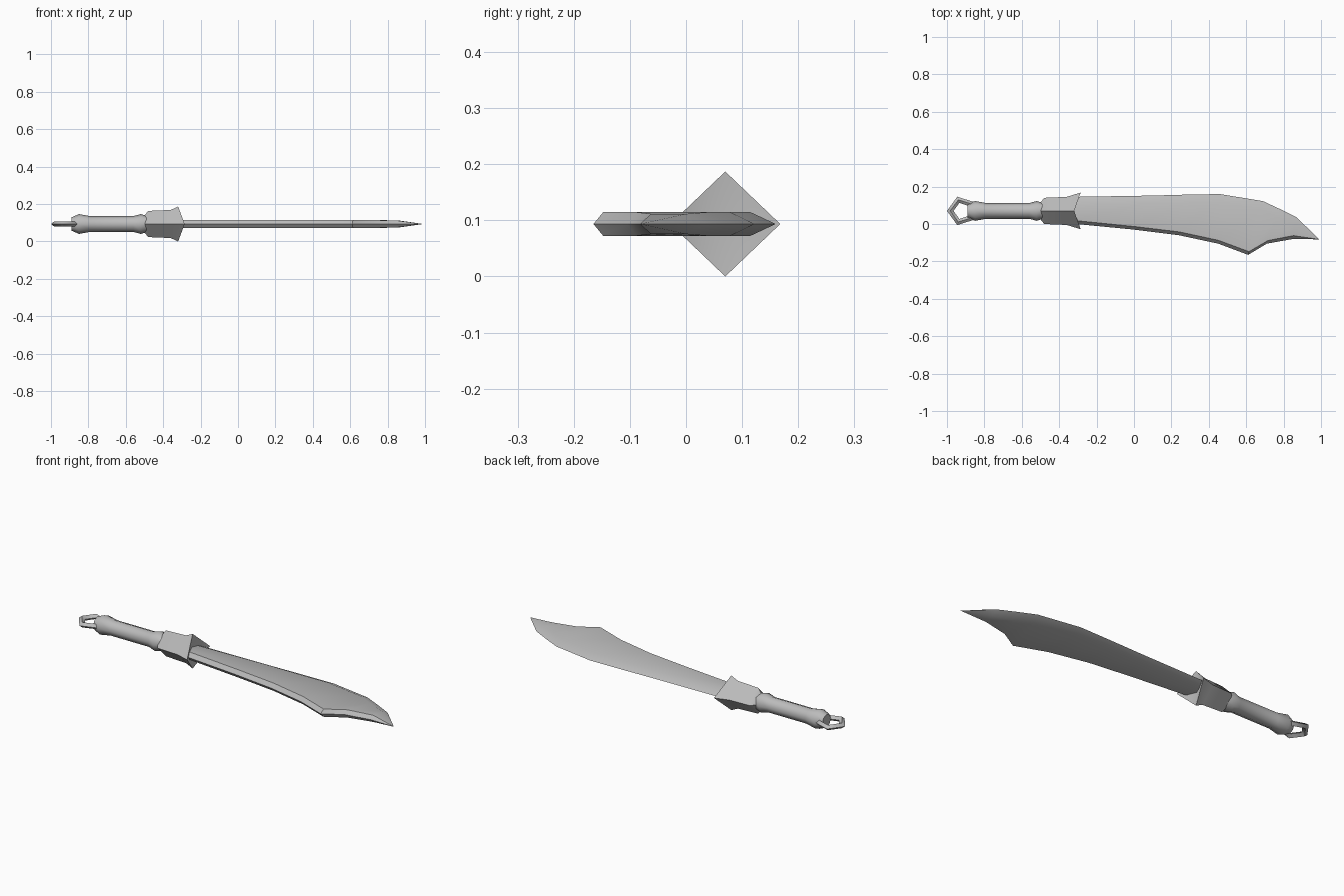
import bpy, bmesh, math

if "Cube" in bpy.data.objects:
    bpy.data.objects.remove(bpy.data.objects["Cube"], do_unlink=True)

CY, CZ = 0.07, 0.0935      # handle axis

steel = bpy.data.materials.new("grey steel")
steel.use_nodes = True
steel.diffuse_color = (0.5, 0.5, 0.5, 1)
steel.node_tree.nodes["Principled BSDF"].inputs["Base Color"].default_value = (0.5, 0.5, 0.5, 1)


def finish(name, bm, angle):
    bmesh.ops.recalc_face_normals(bm, faces=bm.faces)
    mesh = bpy.data.meshes.new(name)
    bm.to_mesh(mesh)
    bm.free()
    obj = bpy.data.objects.new(name, mesh)
    bpy.context.collection.objects.link(obj)
    mesh.materials.append(steel)
    bpy.ops.object.select_all(action='DESELECT')
    obj.select_set(True)
    bpy.context.view_layer.objects.active = obj
    bpy.ops.object.shade_smooth_by_angle(angle=math.radians(angle))
    return obj


def loft(name, rings, angle, cap=True, closed=False):
    """Skin a list of equal-length rings of points."""
    bm = bmesh.new()
    rows = [[bm.verts.new(p) for p in ring] for ring in rings]
    n = len(rows[0])
    pairs = list(zip(rows, rows[1:])) + ([(rows[-1], rows[0])] if closed else [])
    for a, b in pairs:
        for i in range(n):
            j = (i + 1) % n
            bm.faces.new((a[i], a[j], b[j], b[i]))
    if cap:
        bm.faces.new(rows[0])
        bm.faces.new(rows[-1])
    bmesh.ops.remove_doubles(bm, verts=bm.verts, dist=1e-5)
    return finish(name, bm, angle)


def section(x, r, sides):
    return [(x, CY + r * math.cos(math.tau * i / sides),
             CZ + r * math.sin(math.tau * i / sides)) for i in range(sides)]


# Grip with a swelling at each end
grip = [(-0.89, 0.036), (-0.85, 0.053), (-0.79, 0.042), (-0.56, 0.042),
        (-0.52, 0.053), (-0.46, 0.034)]
loft("grip", [section(x, r, 8) for x, r in grip], 50)

# Four-sided guard, flaring to a swept diamond mouth
guard = [section(x, r, 4) for x, r in ((-0.50, 0.045), (-0.48, 0.07), (-0.36, 0.075))]
guard.append([(-0.285, CY + 0.098, CZ), (-0.32, CY, CZ + 0.0935),
              (-0.285, CY - 0.098, CZ), (-0.32, CY, CZ - 0.0935)])
guard.append([(-0.325, CY, CZ)] * 4)
loft("guard", guard, 60, cap=False).data.update()

# Five-sided pommel ring with a diamond section
ring = []
for i in range(5):
    a = math.pi + math.tau * i / 5
    ring.append([(-0.92 + r * math.cos(a), CY + r * math.sin(a), CZ + z)
                 for r, z in ((0.08, 0), (0.0625, 0.014), (0.045, 0), (0.0625, -0.014))])
loft("pommel_ring", ring, 50, cap=False, closed=True)

# Blade: cutting edge x, y, spine x, y, half thickness
stations = [(-0.33, 0.002, -0.33, 0.145, 0.021), (0.00, -0.030, 0.10, 0.152, 0.021),
            (0.24, -0.060, 0.28, 0.157, 0.021), (0.45, -0.105, 0.46, 0.160, 0.021),
            (0.61, -0.165, 0.69, 0.122, 0.021), (0.71, -0.105, 0.78, 0.080, 0.021),
            (0.85, -0.080, 0.87, 0.035, 0.018), (0.99, -0.082, 0.99, -0.082, 0.0)]
blade = []
for ex, ey, sx, sy, h in stations:
    width = max(math.hypot(sx - ex, sy - ey), 1e-6)

    def across(d):
        t = min(d / width, 1)
        return ex + (sx - ex) * t, ey + (sy - ey) * t
    e, s = across(min(0.018, width * 0.3)), across(width - min(0.045, width * 0.3))
    blade.append([(ex, ey, CZ), (*e, CZ + h), (*s, CZ + h),
                  (sx, sy, CZ), (*s, CZ - h), (*e, CZ - h)])
loft("blade", blade, 40, cap=False)
